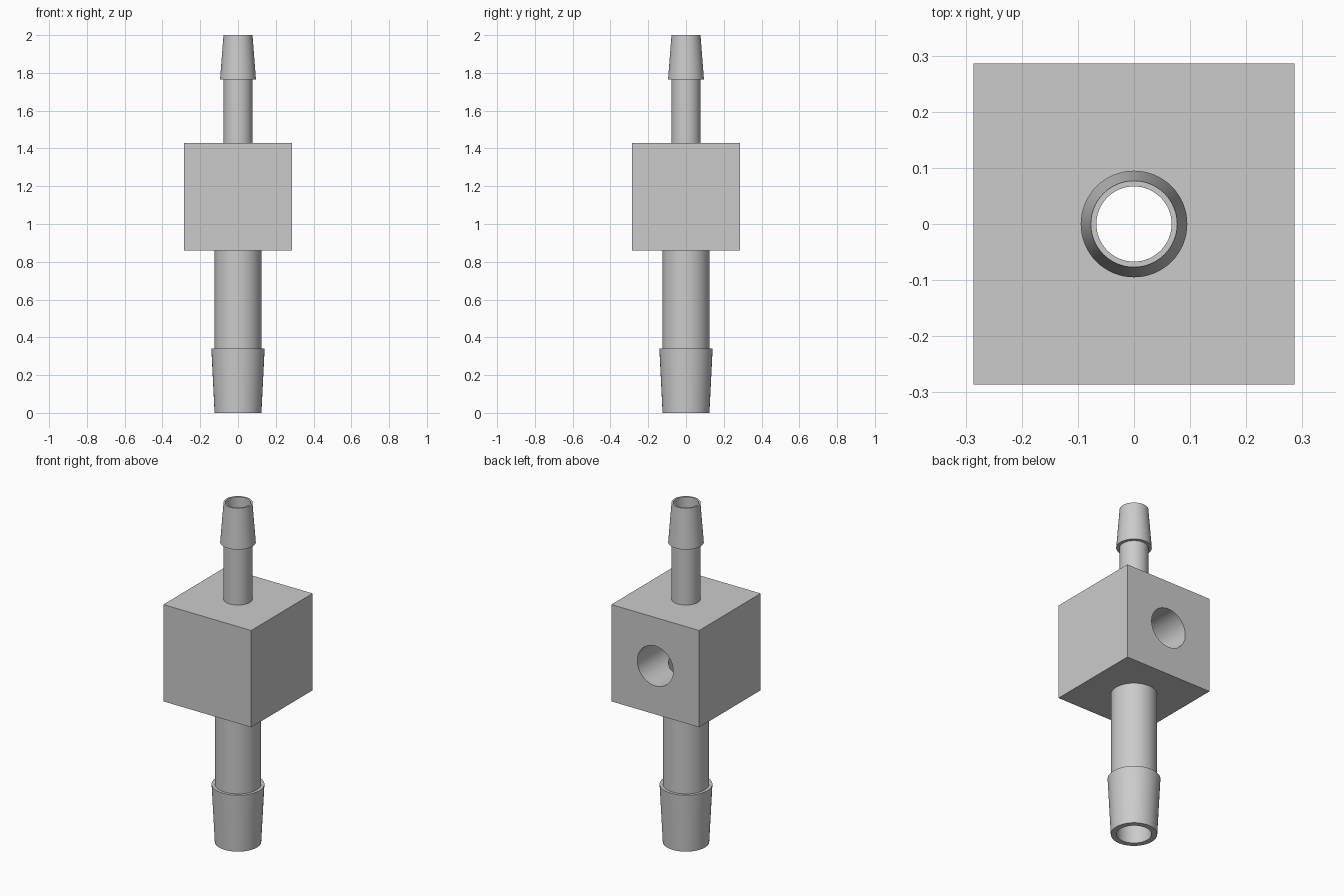
import bpy, bmesh, math
from mathutils import Matrix

if "Cube" in bpy.data.objects:
    bpy.data.objects.remove(bpy.data.objects["Cube"])

SEG = 64
HALF = 0.286                   # half width of the block
Z0, Z1 = 0.86, 1.43            # block bottom and top
ZC = (Z0 + Z1) / 2
R_LOW, R_TOP, R_SIDE = 0.093, 0.067, 0.117   # bore radii

grey = bpy.data.materials.new("light grey plastic")
grey.diffuse_color = (0.6, 0.6, 0.6, 1)
grey.use_nodes = True
grey.node_tree.nodes["Principled BSDF"].inputs["Base Color"].default_value = grey.diffuse_color


def add_object(name, bm):
    bmesh.ops.recalc_face_normals(bm, faces=bm.faces)
    mesh = bpy.data.meshes.new(name)
    bm.to_mesh(mesh)
    bm.free()
    mesh.materials.append(grey)
    obj = bpy.data.objects.new(name, mesh)
    bpy.context.collection.objects.link(obj)
    return obj


def lathe(name, profile):
    """Spin a closed (radius, z) outline around the z axis."""
    bm = bmesh.new()
    verts = [bm.verts.new((r, 0, z)) for r, z in profile]
    edges = [bm.edges.new((verts[i], verts[(i + 1) % len(verts)]))
             for i in range(len(verts))]
    bmesh.ops.spin(bm, geom=verts + edges, cent=(0, 0, 0), axis=(0, 0, 1),
                   angle=2 * math.pi, steps=SEG, use_duplicate=False)
    bmesh.ops.remove_doubles(bm, verts=bm.verts, dist=1e-5)
    return add_object(name, bm)


def cutter(name, radius, length, matrix):
    bm = bmesh.new()
    bmesh.ops.create_cone(bm, cap_ends=True, segments=SEG, radius1=radius,
                          radius2=radius, depth=length, matrix=matrix)
    obj = add_object(name, bm)
    obj.hide_render = True
    obj.hide_viewport = True
    return obj


def smooth(obj):
    bpy.ops.object.select_all(action='DESELECT')
    obj.select_set(True)
    bpy.context.view_layer.objects.active = obj
    bpy.ops.object.shade_smooth_by_angle(angle=math.radians(30))


# Hollow hose barbs below and above the block
lower = lathe("lower_hose_barb", [
    (R_LOW, Z0), (R_LOW, 0), (0.124, 0), (0.141, 0.34), (0.124, 0.34), (0.124, Z0)])
upper = lathe("upper_hose_barb", [
    (R_TOP, Z1), (R_TOP, 2), (0.077, 2), (0.095, 1.765), (0.077, 1.765), (0.077, Z1)])

# Central block
bm = bmesh.new()
bmesh.ops.create_cube(bm, size=1, matrix=Matrix.Translation((0, 0, ZC))
                      @ Matrix.Diagonal((2 * HALF, 2 * HALF, Z1 - Z0, 1)))
block = add_object("block", bm)

# Bores: wide from below, narrow from above, side port from the back
low_len, top_len = ZC - Z0 + 0.1, Z1 - ZC + 0.15
cutters = [
    cutter("lower_bore_cutter", R_LOW, low_len,
           Matrix.Translation((0, 0, ZC - low_len / 2))),
    cutter("upper_bore_cutter", R_TOP, top_len,
           Matrix.Translation((0, 0, Z1 + 0.1 - top_len / 2))),
    cutter("side_port_cutter", R_SIDE, 0.4,
           Matrix.Translation((0, 0.2, ZC)) @ Matrix.Rotation(math.pi / 2, 4, 'X')),
]
for c in cutters:
    mod = block.modifiers.new(c.name, 'BOOLEAN')
    mod.operation = 'DIFFERENCE'
    mod.solver = 'EXACT'
    mod.object = c

# Bake the cuts, then drop the cutters
bpy.context.view_layer.update()
cut = bpy.data.meshes.new_from_object(
    block.evaluated_get(bpy.context.evaluated_depsgraph_get()))
block.modifiers.clear()
block.data = cut
for c in cutters:
    bpy.data.objects.remove(c)

for part in (lower, upper, block):
    smooth(part)
